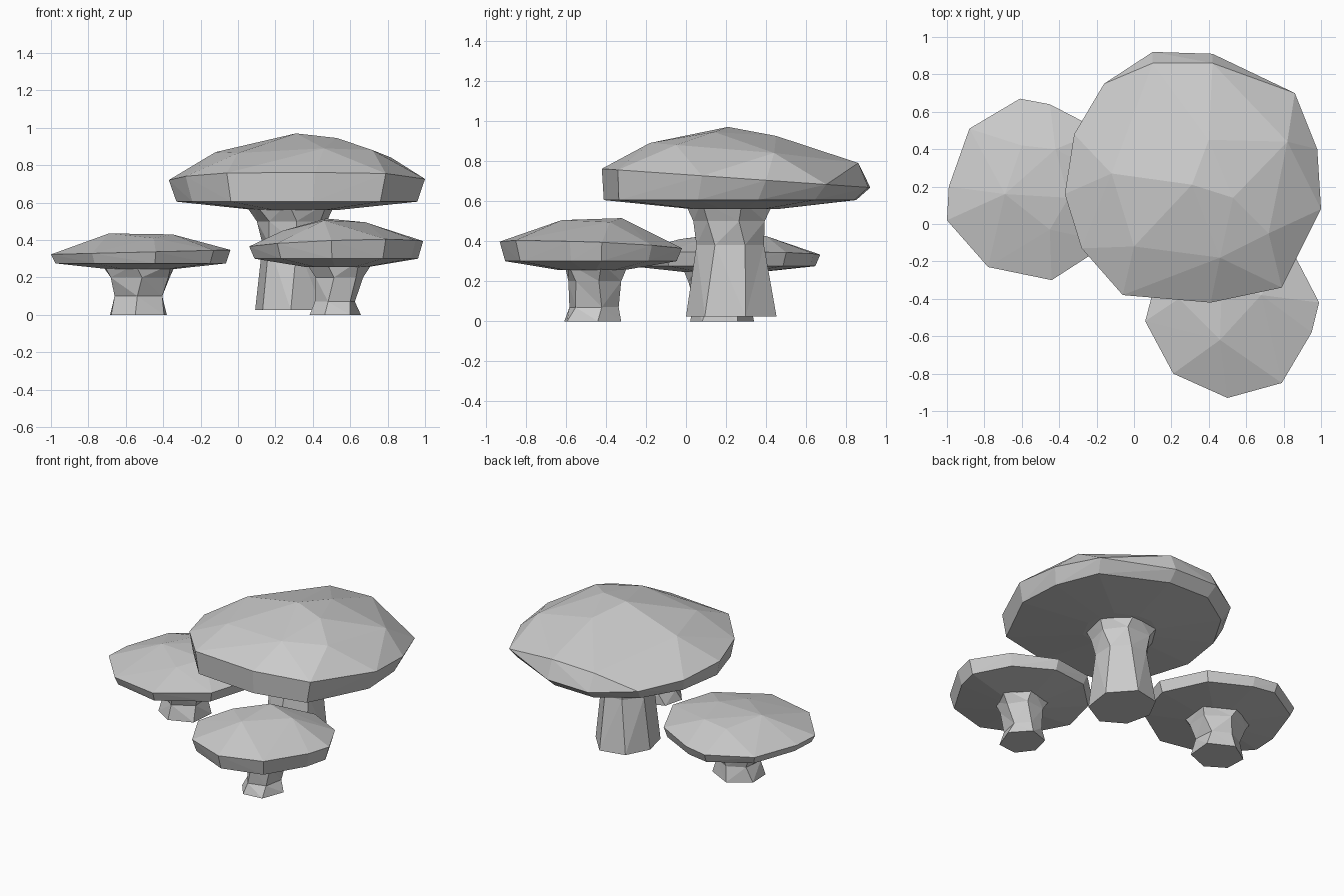
import bpy
import bmesh
import math
from mathutils import Vector

default_cube = bpy.data.objects.get("Cube")
if default_cube:
    bpy.data.objects.remove(default_cube, do_unlink=True)

# One plain stone grey for everything
GREY = (0.6, 0.6, 0.6, 1.0)
stone = bpy.data.materials.new("stone_grey")
stone.use_nodes = True
stone.diffuse_color = GREY
stone.node_tree.nodes["Principled BSDF"].inputs["Base Color"].default_value = GREY


def finish(bm, name):
    """Turn a bmesh into a flat-shaded object with the shared material."""
    bmesh.ops.recalc_face_normals(bm, faces=bm.faces[:])
    mesh = bpy.data.meshes.new(name)
    bm.to_mesh(mesh)
    bm.free()
    mesh.materials.append(stone)
    obj = bpy.data.objects.new(name, mesh)
    bpy.context.collection.objects.link(obj)
    return obj


def make_cap(name, outline, centre, rim, lip, belly, crown):
    """Faceted cap: hull of a tilted rim, a lower lip, a shallow belly and crown points.

    rim = (height, slope in x, slope in y); lip = (scale, height, shift in y);
    belly = (scale, height).
    """
    bm = bmesh.new()
    middle = Vector(centre)
    for point in outline:
        offset = Vector(point) - middle
        tilt = rim[0] + rim[1] * offset.x + rim[2] * offset.y
        bm.verts.new((*(middle + offset), tilt))
        lower = middle + offset * lip[0]
        bm.verts.new((lower.x, lower.y + lip[2], lip[1]))
        inner = middle + offset * belly[0]
        bm.verts.new((*inner, belly[1]))
    for point in crown:
        bm.verts.new(point)
    result = bmesh.ops.convex_hull(bm, input=bm.verts[:])
    unused = {v for v in result["geom_interior"] + result["geom_unused"]
              if isinstance(v, bmesh.types.BMVert)}
    bmesh.ops.delete(bm, geom=list(unused), context='VERTS')
    return finish(bm, name)


def make_stem(name, sides, turn, rings):
    """Faceted stem lofted through rings of (x, y, z, x radius, y radius)."""
    bm = bmesh.new()
    loops = []
    for level, (x, y, z, rx, ry) in enumerate(rings):
        loop = []
        for i in range(sides):
            angle = math.tau * i / sides + turn + 0.12 * math.sin(level * 2 + i)
            loop.append(bm.verts.new((x + rx * math.cos(angle),
                                      y + ry * math.sin(angle), z)))
        loops.append(loop)
    for low, high in zip(loops, loops[1:]):
        for i in range(sides):
            j = (i + 1) % sides
            bm.faces.new((low[i], low[j], high[j], high[i]))
    bm.faces.new(loops[0][::-1])
    bm.faces.new(loops[-1])
    bmesh.ops.triangulate(bm, faces=bm.faces[:])
    return finish(bm, name)


# Large mushroom
make_cap(
    "large_cap",
    outline=[(.1, .92), (.42, .91), (.86, .7), (.98, .4), (1, .08), (.79, -.34),
             (.41, -.42), (-.06, -.38), (-.28, -.13), (-.37, .16), (-.32, .48),
             (-.16, .75)],
    centre=(.31, .24), rim=(.715, 0, -.07), lip=(.94, .605, -.03), belly=(.32, .56),
    crown=[(.31, .21, .97), (.53, .14, .945), (.4, .45, .925), (0, -.12, .865),
           (.46, -.18, .89), (-.12, .27, .87), (.72, -.05, .88), (.82, .44, .84),
           (.1, .86, .78), (.42, .86, .79)])
make_stem("large_stem", 7, .3,
          [(.29, .23, .025, .2, .23), (.29, .225, .38, .165, .175),
           (.29, .225, .5, .19, .19), (.28, .22, .6, .25, .23)])

# Left-hand small mushroom, seen from the front
make_cap(
    "side_cap",
    outline=[(-1, .02), (-.99, .2), (-.88, .51), (-.61, .67), (-.45, .64),
             (-.18, .5), (-.04, .2), (-.13, -.1), (-.44, -.3), (-.78, -.23)],
    centre=(-.52, .18), rim=(.335, .025, 0), lip=(.95, .275, 0), belly=(.38, .245),
    crown=[(-.69, .16, .435), (-.35, .14, .43), (-.6, .42, .415), (-.42, .4, .425),
           (-.45, -.03, .41)])
make_stem("side_stem", 6, .5,
          [(-.53, .18, 0, .17, .16), (-.53, .18, .1, .14, .14),
           (-.53, .18, .2, .18, .17), (-.53, .18, .27, .22, .2)])

# Front small mushroom
make_cap(
    "front_cap",
    outline=[(.06, -.52), (.21, -.8), (.5, -.93), (.79, -.85), (.95, -.58),
             (.99, -.42), (.86, -.17), (.6, -.02), (.34, -.05), (.13, -.25)],
    centre=(.53, -.47), rim=(.38, .035, -.04), lip=(.94, .3, 0), belly=(.35, .255),
    crown=[(.46, -.62, .505), (.47, -.32, .515), (.68, -.38, .495), (.24, -.4, .45)])
make_stem("front_stem", 6, .2,
          [(.52, -.47, 0, .14, .15), (.52, -.46, .07, .11, .13),
           (.54, -.45, .2, .13, .14), (.54, -.45, .29, .19, .17)])
